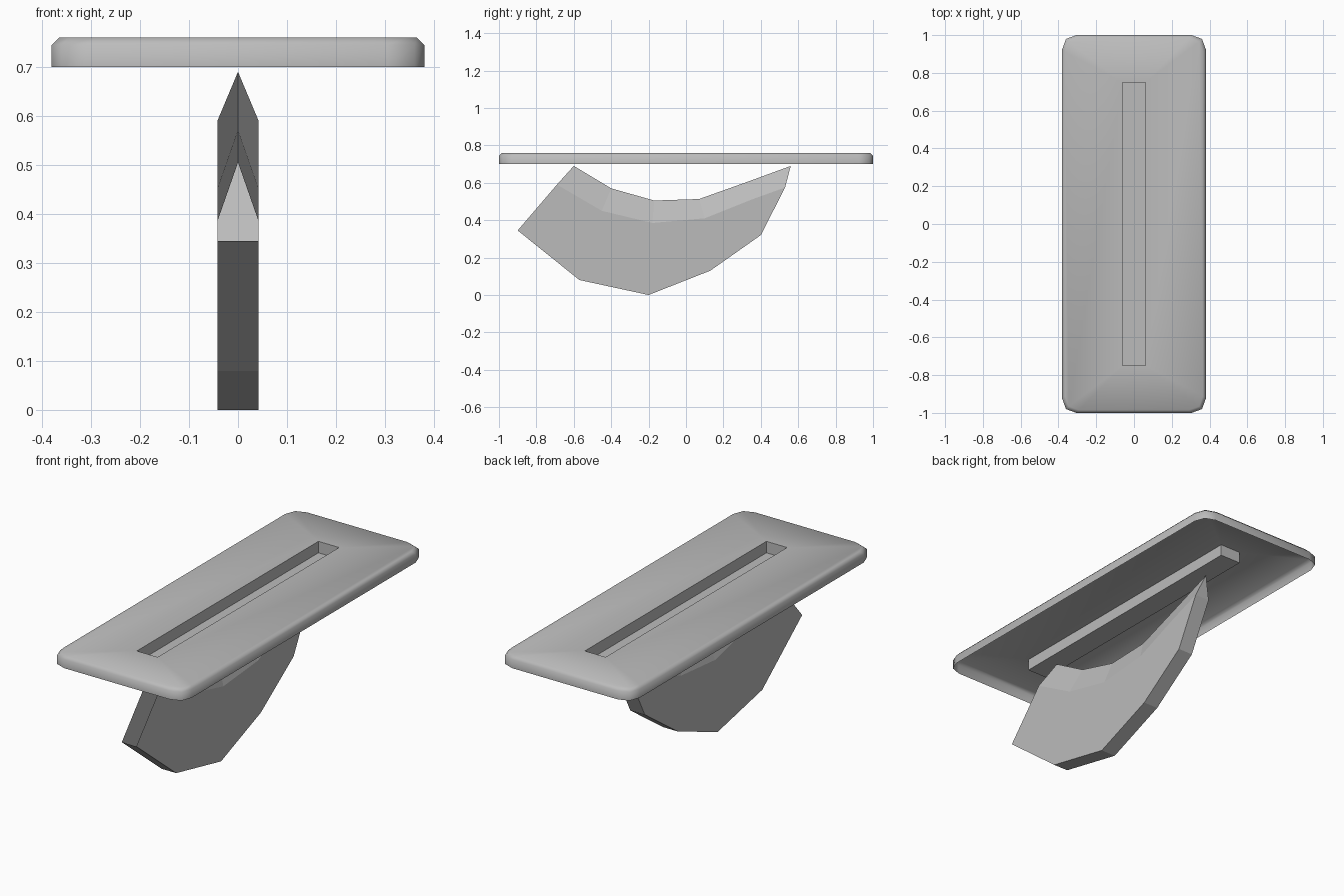
import bpy, bmesh, math

cube = bpy.data.objects.get("Cube")
if cube:
    bpy.data.objects.remove(cube, do_unlink=True)

grey = bpy.data.materials.new("plain_grey")
grey.use_nodes = True
grey.diffuse_color = (0.5, 0.5, 0.5, 1)
grey.node_tree.nodes["Principled BSDF"].inputs["Base Color"].default_value = (0.5, 0.5, 0.5, 1)


def finish(bm, name, smooth_angle=None):
    bmesh.ops.recalc_face_normals(bm, faces=bm.faces)
    mesh = bpy.data.meshes.new(name)
    bm.to_mesh(mesh)
    bm.free()
    mesh.materials.append(grey)
    obj = bpy.data.objects.new(name, mesh)
    bpy.context.collection.objects.link(obj)
    if smooth_angle:
        bpy.ops.object.select_all(action="DESELECT")
        obj.select_set(True)
        bpy.context.view_layer.objects.active = obj
        bpy.ops.object.shade_smooth_by_angle(angle=math.radians(smooth_angle))
    return obj


def bridge(bm, a, b):
    for i in range(len(a)):
        j = (i + 1) % len(a)
        bm.faces.new((a[i], a[j], b[j], b[i]))


# Deck: open-bottomed shell with rounded corners and a sunken slot
RIM, SHOULDER, TOP = 0.70, 0.745, 0.76
CORNER = [(0.38, 0.925), (0.36, 0.98), (0.305, 1.0)]
QUADRANTS = [(1, 1), (-1, 1), (-1, -1), (1, -1)]


def deck_ring(bm, z, inset):
    ring = []
    for sx, sy in QUADRANTS:
        points = CORNER if sx * sy > 0 else CORNER[::-1]
        ring += [bm.verts.new((sx * (x - inset), sy * (y - inset), z)) for x, y in points]
    return ring


def slot_ring(bm, z):
    return [bm.verts.new((sx * 0.06, sy * 0.75, z)) for sx, sy in QUADRANTS]


bm = bmesh.new()
lower = deck_ring(bm, RIM, 0)
upper = deck_ring(bm, SHOULDER, 0)
edge = deck_ring(bm, TOP, 0.015)
bridge(bm, lower, upper)
bridge(bm, upper, edge)
slot_top, slot_floor = slot_ring(bm, TOP), slot_ring(bm, RIM)
for q in range(4):
    n = (q + 1) % 4
    border = [edge[(3 * q + 1 + k) % 12] for k in range(4)]
    bm.faces.new(border + [slot_top[n], slot_top[q]])
bridge(bm, slot_top, slot_floor)
bm.faces.new(slot_floor)
finish(bm, "deck", 60)

# Fin: flat-sided curved blade with a sharp upper ridge and an open front end
HALF = 0.042
RIDGE = [(-0.6, 0.69), (-0.4, 0.57), (-0.17, 0.505), (0.07, 0.513), (0.32, 0.602), (0.56, 0.69)]
BEVEL = [(-0.69, 0.59), (-0.45, 0.45), (-0.18, 0.385), (0.1, 0.41), (0.35, 0.51), (0.53, 0.575)]
KEEL = [(0.4, 0.32), (0.13, 0.13), (-0.2, 0), (-0.57, 0.08), (-0.9, 0.345)]


def strip(bm, points, x):
    return [bm.verts.new((x, y, z)) for y, z in points]


bm = bmesh.new()
ridge = strip(bm, RIDGE, 0)
sides = [strip(bm, BEVEL + KEEL, x) for x in (HALF, -HALF)]
last = len(BEVEL) - 1
for side in sides:
    bm.faces.new(side)
    for i in range(last):
        bm.faces.new((ridge[i], ridge[i + 1], side[i + 1], side[i]))
left, right = sides
bm.faces.new((ridge[last], left[last], right[last]))
for i in range(last, len(left) - 1):
    bm.faces.new((left[i], left[i + 1], right[i + 1], right[i]))
finish(bm, "fin")
